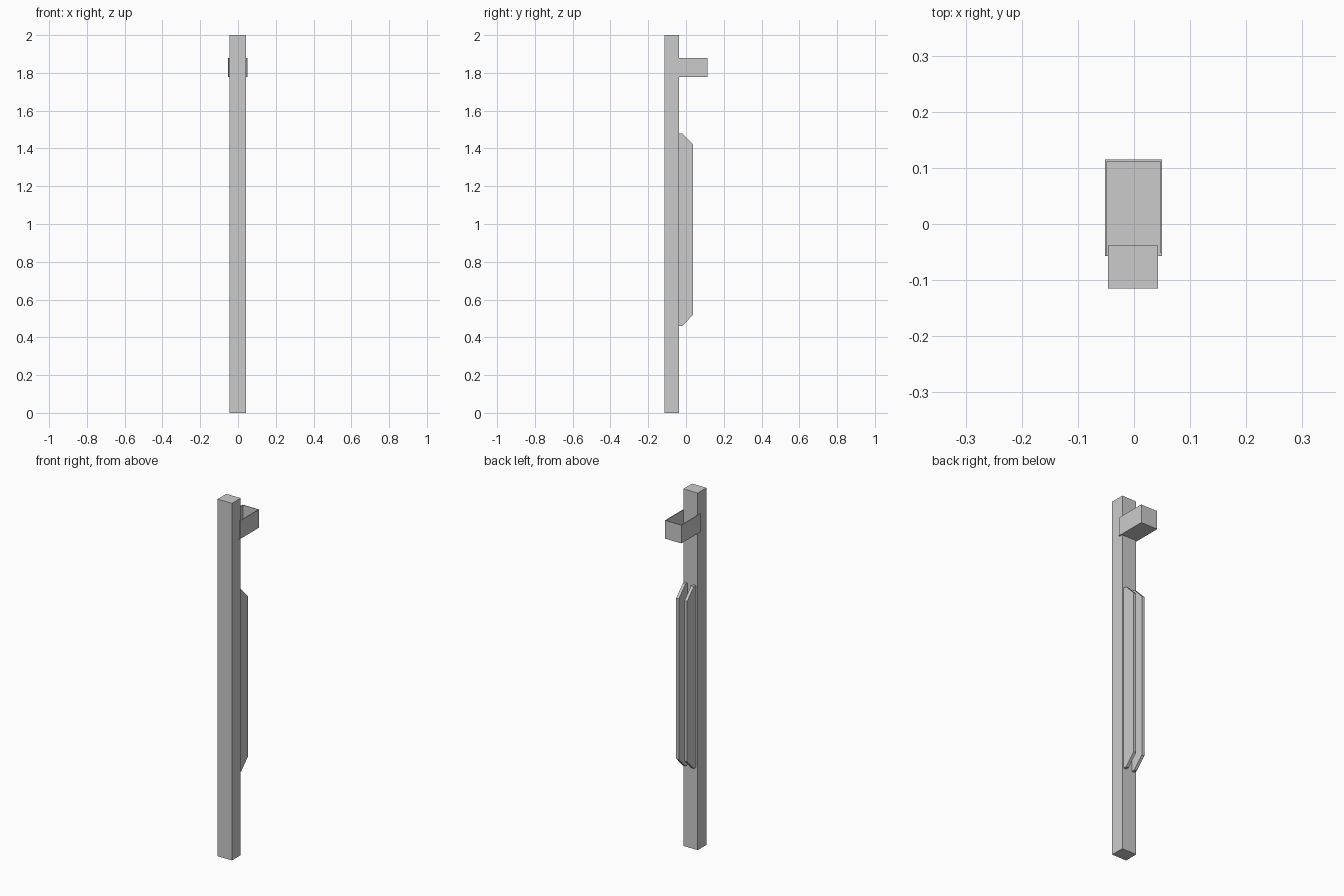
import bpy
import bmesh

default_cube = bpy.data.objects.get("Cube")
if default_cube:
    bpy.data.objects.remove(default_cube, do_unlink=True)

# One plain grey for every part
GREY = (0.6, 0.6, 0.6, 1.0)
grey = bpy.data.materials.new("plain_grey")
grey.use_nodes = True
grey.diffuse_color = GREY
grey.node_tree.nodes["Principled BSDF"].inputs["Base Color"].default_value = GREY


def extrude_profile(name, profile, x0, x1):
    """Extrude a (y, z) outline along x from x0 to x1."""
    bm = bmesh.new()
    face = bm.faces.new([bm.verts.new((x0, y, z)) for y, z in profile])
    moved = bmesh.ops.extrude_face_region(bm, geom=[face])["geom"]
    verts = [g for g in moved if isinstance(g, bmesh.types.BMVert)]
    bmesh.ops.translate(bm, verts=verts, vec=(x1 - x0, 0, 0))
    bmesh.ops.recalc_face_normals(bm, faces=bm.faces)
    mesh = bpy.data.meshes.new(name)
    bm.to_mesh(mesh)
    bm.free()
    mesh.materials.append(grey)
    obj = bpy.data.objects.new(name, mesh)
    bpy.context.collection.objects.link(obj)
    return obj


def box(name, x, y, z):
    outline = [(y[0], z[0]), (y[1], z[0]), (y[1], z[1]), (y[0], z[1])]
    return extrude_profile(name, outline, *x)


# Tall post
box("post", (-0.046, 0.043), (-0.115, -0.038), (0, 2))

# Open-topped tray wrapped around the back of the post
Z = (1.778, 1.88)
T = 0.004
box("tray_floor", (-0.052, 0.05), (-0.057, 0.115), (Z[0], Z[0] + T))
box("tray_back", (-0.052, 0.05), (0.115 - T, 0.115), Z)
box("tray_right_wall", (-0.052, -0.052 + T), (-0.057, 0.115), Z)
box("tray_left_wall", (0.05 - T, 0.05), (-0.051, 0.115), Z)

# Pair of long fins with chamfered ends
fin = [(-0.04, 0.46), (-0.02, 0.46), (0.038, 0.52),
       (0.038, 1.42), (-0.02, 1.48), (-0.04, 1.48)]
for side, name in ((-1, "right_fin"), (1, "left_fin")):
    extrude_profile(name, fin, side * 0.018, side * 0.034)
